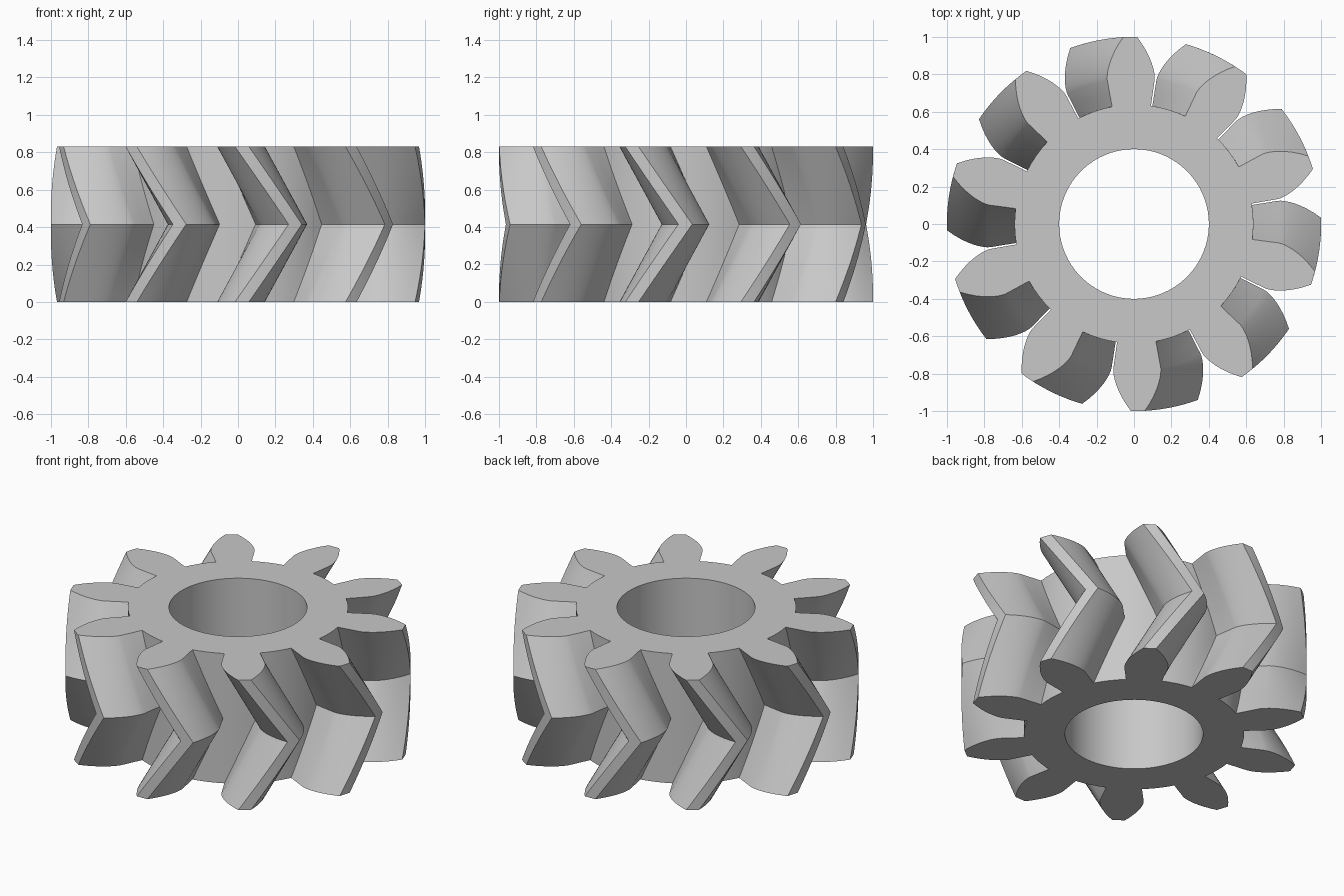
import bpy, bmesh
from math import acos, cos, sin, tan, radians, pi

if "Cube" in bpy.data.objects:
    bpy.data.objects.remove(bpy.data.objects["Cube"])

TEETH, HEIGHT = 10, 0.83
BORE, ROOT, BASE, TIP = 0.40, 0.638, 0.78, 1.0
PITCH = 2 * pi / TEETH
HALF_ROOT = radians(9.35)        # half angle of a tooth below the base circle
START, TWIST = radians(19.2), radians(16.6)
LAYERS = 20                      # even, so one layer lies on the ridge
FLANK, ARC = 8, 4


def involute(r):
    a = acos(min(1, BASE / r))
    return tan(a) - a


# One tooth as (radius, angle): trailing flank, tip land, leading flank
radii = [ROOT, (ROOT + BASE) / 2]
radii += [BASE + (TIP - BASE) * (i / FLANK) ** 1.3 for i in range(FLANK + 1)]
flank = [(r, HALF_ROOT - involute(r)) for r in radii]
tooth = [(r, -a) for r, a in flank] + [(TIP, 0)] + flank[::-1]

# Root arc up to the next tooth
GAP = PITCH - 2 * HALF_ROOT
root_arc = [(ROOT, HALF_ROOT + GAP * i / ARC) for i in range(1, ARC)]
section = tooth + root_arc

# Bore points line up with the tooth and the gap
bore_section = [(BORE, -HALF_ROOT + 2 * HALF_ROOT * i / ARC) for i in range(ARC)]
bore_section += [(BORE, HALF_ROOT + GAP * i / ARC) for i in range(ARC)]

bm = bmesh.new()


def ring(points, z, turn):
    return [bm.verts.new((r * cos(a + turn + k * PITCH), r * sin(a + turn + k * PITCH), z))
            for k in range(TEETH) for r, a in points]


def wall(lower, upper):
    n = len(lower)
    for i in range(n):
        j = (i + 1) % n
        bm.faces.new((lower[i], lower[j], upper[j], upper[i]))


# Twisted tooth walls, turning furthest at mid height
outer = []
for i in range(LAYERS + 1):
    t = i / LAYERS
    outer.append(ring(section, HEIGHT * t, START + TWIST * (1 - abs(2 * t - 1))))
for low, high in zip(outer, outer[1:]):
    wall(low, high)

# Straight bore
bore = [ring(bore_section, z, START) for z in (0, HEIGHT)]
wall(bore[1], bore[0])

# End faces, one piece per tooth and one per gap
for rim, hole in ((outer[0], bore[0]), (outer[-1], bore[1])):
    n, m = len(rim), len(hole)
    for k in range(TEETH):
        a, b = k * len(section), k * len(bore_section)
        mid, end = a + len(tooth) - 1, a + len(section)
        for first, last, inner in ((a, mid, b), (mid, end, b + ARC)):
            edge = [rim[i % n] for i in range(first, last + 1)]
            back = [hole[i % m] for i in range(inner + ARC, inner - 1, -1)]
            bm.faces.new(edge + back)

bmesh.ops.recalc_face_normals(bm, faces=bm.faces)
mesh = bpy.data.meshes.new("herringbone_gear")
bm.to_mesh(mesh)
bm.free()
gear = bpy.data.objects.new("herringbone_gear", mesh)
bpy.context.collection.objects.link(gear)

# Plain grey material
grey = bpy.data.materials.new("light grey")
grey.use_nodes = True
colour = (0.58, 0.58, 0.58, 1)
grey.diffuse_color = colour
grey.node_tree.nodes["Principled BSDF"].inputs["Base Color"].default_value = colour
mesh.materials.append(grey)

bpy.ops.object.select_all(action="DESELECT")
gear.select_set(True)
bpy.context.view_layer.objects.active = gear
bpy.ops.object.shade_smooth_by_angle(angle=radians(30))
